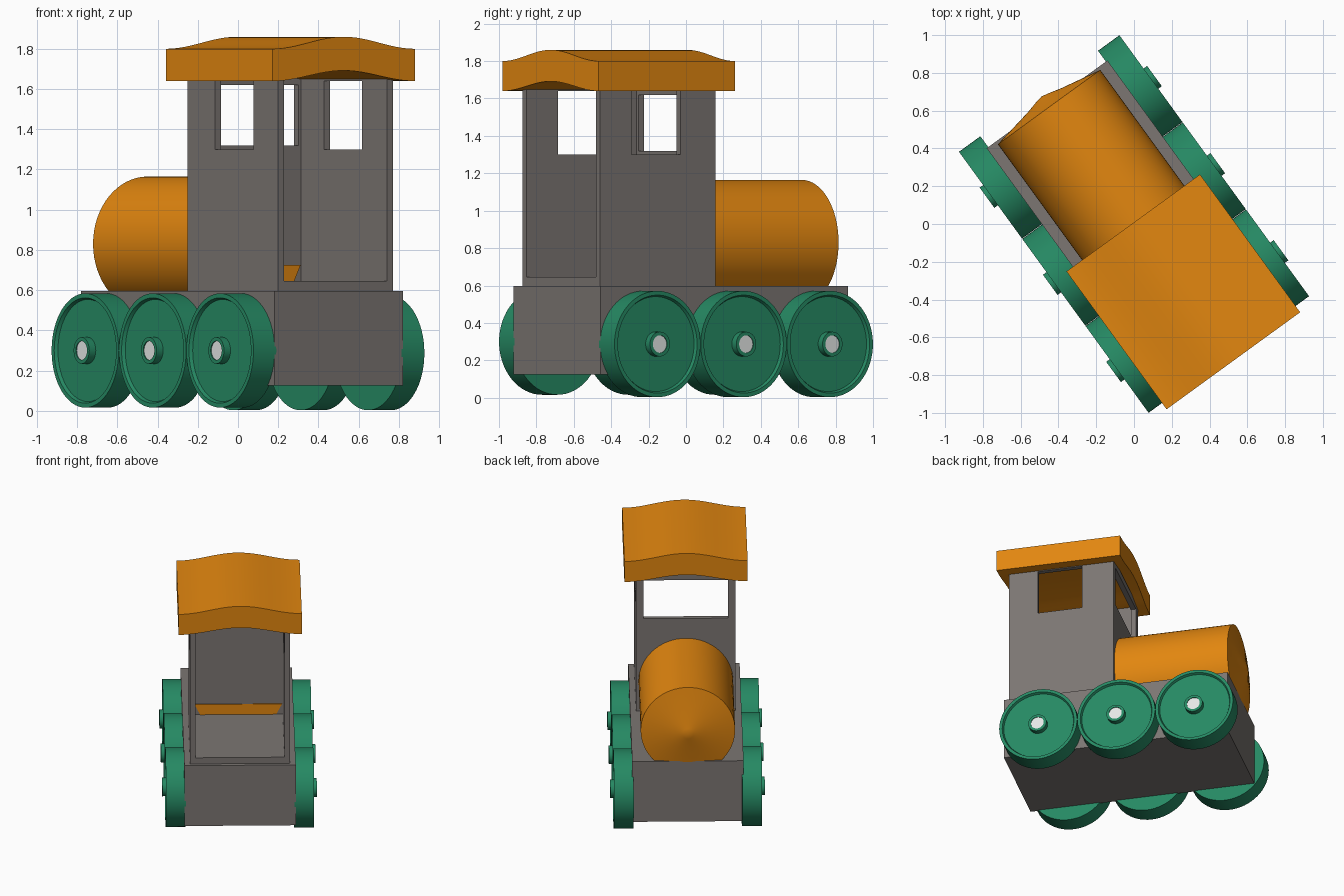
import bpy, bmesh, math
from mathutils import Matrix, Vector

if "Cube" in bpy.data.objects:
    bpy.data.objects.remove(bpy.data.objects["Cube"])

TURN = Matrix.Rotation(math.radians(36), 4, 'Z')   # whole engine stands at an angle


def material(name, rgb):
    m = bpy.data.materials.new(name)
    m.diffuse_color = (*rgb, 1)
    m.use_nodes = True
    m.node_tree.nodes["Principled BSDF"].inputs["Base Color"].default_value = m.diffuse_color
    return m


GREY = material("warm_grey", (0.20, 0.18, 0.17))
ORANGE = material("orange", (0.76, 0.24, 0.005))
GREEN = material("green", (0.019, 0.25, 0.125))
WHITE = material("white", (0.80, 0.82, 0.81))


def finish(name, bm, mat, smooth=False):
    bmesh.ops.recalc_face_normals(bm, faces=bm.faces)
    bm.transform(TURN)
    me = bpy.data.meshes.new(name)
    bm.to_mesh(me)
    bm.free()
    ob = bpy.data.objects.new(name, me)
    bpy.context.collection.objects.link(ob)
    me.materials.append(mat)
    if smooth:
        bpy.ops.object.select_all(action='DESELECT')
        ob.select_set(True)
        bpy.context.view_layer.objects.active = ob
        bpy.ops.object.shade_smooth_by_angle(angle=math.radians(30))
    return ob


def box(name, lo, hi, mat=GREY):
    bm = bmesh.new()
    bmesh.ops.create_cube(bm, size=1)
    lo, hi = Vector(lo), Vector(hi)
    for v in bm.verts:
        v.co = (lo + hi) / 2 + v.co * (hi - lo)
    return finish(name, bm, mat)


def prism(name, outline, y0, y1, mat, smooth=False):
    """Extrude an (x, z) outline along y."""
    bm = bmesh.new()
    face = bm.faces.new([bm.verts.new((x, y0, z)) for x, z in outline])
    new = bmesh.ops.extrude_face_region(bm, geom=[face])["geom"]
    bmesh.ops.translate(bm, vec=(0, y1 - y0, 0),
                        verts=[g for g in new if isinstance(g, bmesh.types.BMVert)])
    return finish(name, bm, mat, smooth)


def lathe(name, profile, axis, centre, mat, n=64):
    """Spin (radius, distance) points around an axis through centre."""
    axis = Vector(axis)
    up = Vector((0, 0, 1))
    side = axis.cross(up)
    bm = bmesh.new()
    verts = [bm.verts.new(Vector(centre) + axis * t + up * r) for r, t in profile]
    edges = [bm.edges.new(p) for p in zip(verts, verts[1:])]
    bmesh.ops.spin(bm, geom=verts + edges, cent=centre, axis=axis,
                   angle=math.tau, steps=n, use_duplicate=False)
    bmesh.ops.remove_doubles(bm, verts=bm.verts, dist=1e-5)
    return finish(name, bm, mat, True)


# Chassis block
box("chassis", (-0.395, -0.853, 0.125), (0.395, 0.783, 0.597))

# Cab: box hollowed out, open at the back, with three windows
cab = box("cab", (-0.353, -0.825, 0.59), (0.353, -0.06, 1.675))
cutters = [
    box("cab_interior_cutter", (-0.316, -1.0, 0.645), (0.316, -0.097, 1.9)),
    box("side_window_cutter", (-0.6, -0.615, 1.30), (0.6, -0.292, 1.64)),
    box("front_window_cutter", (-0.30, -0.2, 1.32), (0.30, 0.1, 1.62)),
]
for c in cutters:
    mod = cab.modifiers.new(c.name, 'BOOLEAN')
    mod.operation = 'DIFFERENCE'
    mod.solver = 'EXACT'
    mod.object = c
# Bake the cuts and drop the cutters
bpy.context.view_layer.update()
cab.data = bpy.data.meshes.new_from_object(
    cab.evaluated_get(bpy.context.evaluated_depsgraph_get()))
cab.modifiers.clear()
for c in cutters:
    bpy.data.objects.remove(c)

# Low strip of the boiler end showing inside the cab
prism("boiler_end_strip", [(-0.27, 0.645), (0.27, 0.645), (0.31, 0.725), (-0.31, 0.725)],
      -0.104, -0.096, ORANGE)

# Boiler with a shallow pointed nose
lathe("boiler", [(0, -0.07), (0.335, -0.07), (0.335, 0.765), (0.11, 0.808),
                 (0.04, 0.826), (0, 0.834)], (0, 1, 0), (0, 0, 0.83), ORANGE)

# Roof: gently curved slab
N = 24
xs = [-0.437 + 0.874 * i / N for i in range(N + 1)]
bell = [0.5 + 0.5 * math.cos(math.pi * x / 0.437) for x in xs]
outline = [(x, 1.64 + 0.052 * b) for x, b in zip(xs, bell)]
outline += [(x, 1.80 + 0.06 * b) for x, b in zip(reversed(xs), reversed(bell))]
prism("roof", outline, -0.895, 0.007, ORANGE, True)

# Wheels: raised rim, recessed disc, hub ring and white axle cap
WHEEL = [(0, 0.385), (0.284, 0.385), (0.284, 0.525), (0.262, 0.525), (0.254, 0.508),
         (0.066, 0.508), (0.066, 0.548), (0.047, 0.548), (0.047, 0.53), (0, 0.53)]
CAP = [(0, 0.52), (0.047, 0.52), (0.047, 0.543), (0, 0.543)]
for side, sx, z in (("left", -1, 0.300), ("right", 1, 0.287)):
    for place, y in (("front", 0.57), ("middle", 0.0), ("rear", -0.57)):
        lathe(f"{place}_{side}_wheel", WHEEL, (sx, 0, 0), (0, y, z), GREEN)
        lathe(f"{place}_{side}_axle_cap", CAP, (sx, 0, 0), (0, y, z), WHITE, 32)
